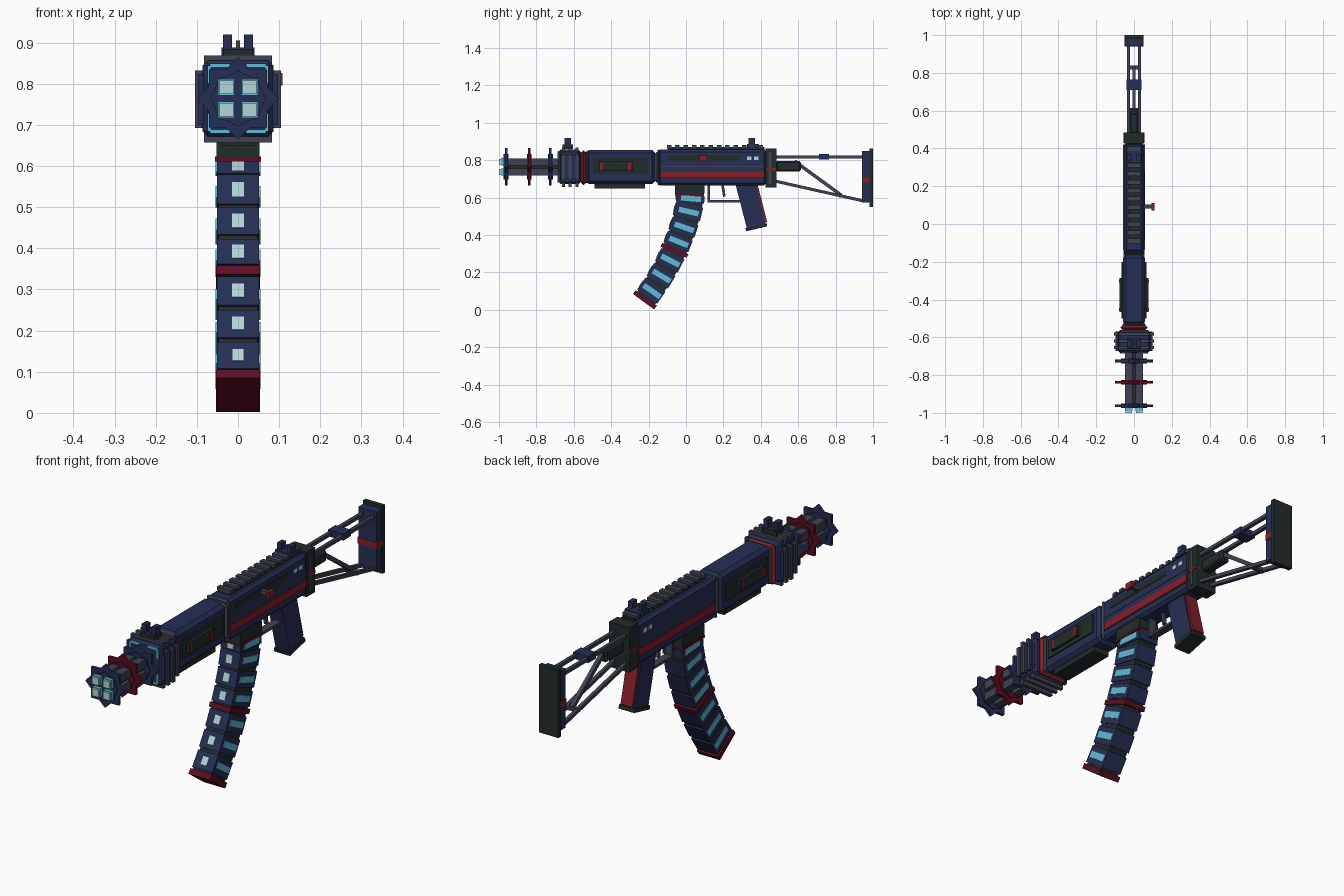
import bpy, bmesh, math
from mathutils import Vector

cube = bpy.data.objects.get("Cube")
if cube:
    bpy.data.objects.remove(cube, do_unlink=True)


def material(name, rgb):
    m = bpy.data.materials.new(name)
    m.use_nodes = True
    m.diffuse_color = (*rgb, 1)
    m.node_tree.nodes["Principled BSDF"].inputs["Base Color"].default_value = (*rgb, 1)
    return m


NAVY = material("navy", (0.019, 0.028, 0.09))
RED = material("red", (0.23, 0.014, 0.022))
CRIMSON = material("crimson", (0.11, 0.004, 0.018))
GREEN = material("dark green", (0.016, 0.025, 0.024))
GREY = material("slate grey", (0.05, 0.055, 0.085))
CYAN = material("cyan", (0.12, 0.5, 0.68))
PALE = material("pale ice", (0.45, 0.66, 0.68))
SIDES = ((-1, "right"), (1, "left"))


def add(name, bm, mat, bevel=0):
    bmesh.ops.recalc_face_normals(bm, faces=bm.faces)
    me = bpy.data.meshes.new(name)
    bm.to_mesh(me)
    bm.free()
    me.materials.append(mat)
    ob = bpy.data.objects.new(name, me)
    bpy.context.collection.objects.link(ob)
    if bevel:
        mod = ob.modifiers.new("chamfer", "BEVEL")
        mod.width, mod.segments = bevel, 1
    return ob


def block(name, mat, centre, size, tilt=0, bevel=0):
    bm = bmesh.new()
    bmesh.ops.create_cube(bm, size=1)
    bmesh.ops.scale(bm, vec=size, verts=bm.verts)
    ob = add(name, bm, mat, bevel)
    ob.location = centre
    ob.rotation_euler.x = -math.radians(tilt)
    return ob


def span(name, mat, half, y0, y1, z0, z1, x=0, bevel=0):
    """Box given by half width and its y and z limits."""
    return block(name, mat, (x, (y0 + y1) / 2, (z0 + z1) / 2),
                 (2 * half, y1 - y0, z1 - z0), 0, bevel)


def prism(name, mat, half, outline):
    """Side outline (y, z) extruded across x."""
    bm = bmesh.new()
    f = bm.faces.new([bm.verts.new((-half, y, z)) for y, z in outline])
    new = bmesh.ops.extrude_face_region(bm, geom=[f])["geom"]
    bmesh.ops.translate(bm, vec=(2 * half, 0, 0),
                        verts=[v for v in new if isinstance(v, bmesh.types.BMVert)])
    return add(name, bm, mat)


def bar(name, mat, x, a, b, width):
    a, b = Vector(a), Vector(b)
    d, mid = b - a, (a + b) / 2
    return block(name, mat, (x, mid.x, mid.y), (width, d.length, width),
                 -math.degrees(math.atan2(d.y, d.x)))


def star(name, mat, y, r_out, r_in, thick, z=0.764):
    bm = bmesh.new()
    pts = []
    for i in range(16):
        r, a = (r_in if i % 2 else r_out), math.pi * i / 8
        pts.append(bm.verts.new((r * math.cos(a), y - thick / 2, z + r * math.sin(a))))
    new = bmesh.ops.extrude_face_region(bm, geom=[bm.faces.new(pts)])["geom"]
    bmesh.ops.translate(bm, vec=(0, thick, 0),
                        verts=[v for v in new if isinstance(v, bmesh.types.BMVert)])
    return add(name, bm, mat)


# Barrel cluster with star discs
span("barrel_core", GREEN, 0.03, -0.97, -0.66, 0.734, 0.794)
for s, side in SIDES:
    for t, level in ((-1, "lower"), (1, "upper")):
        z = 0.764 + t * 0.027
        span(f"barrel_{level}_{side}", GREY, 0.019, -0.985, -0.66, z - 0.019, z + 0.019, s * 0.028)
        span(f"barrel_tip_{level}_{side}", PALE, 0.0165, -1.0, -0.985, z - 0.0165, z + 0.0165, s * 0.028)
        span(f"barrel_band_{level}_{side}", CYAN, 0.02, -0.99, -0.972, z - 0.02, z + 0.02, s * 0.028)
for name, y, mat in (("front", -0.962, NAVY), ("middle", -0.838, CRIMSON), ("rear", -0.725, NAVY)):
    star(f"star_disc_{name}", mat, y, 0.1, 0.077, 0.014)
    star(f"star_hub_{name}", mat, y, 0.068, 0.06, 0.026)

# Muzzle block: ribs in a cross shape
span("muzzle_block", NAVY, 0.086, -0.682, -0.562, 0.672, 0.856, bevel=0.012)
for i in range(3):
    y = -0.655 + i * 0.036
    span(f"muzzle_rib_tall_{i}", GREY, 0.083, y - 0.008, y + 0.008, 0.657, 0.868)
    span(f"muzzle_rib_wide_{i}", GREY, 0.105, y - 0.008, y + 0.008, 0.692, 0.832)
span("muzzle_core_wide", NAVY, 0.097, -0.672, -0.57, 0.7, 0.824)
for s, side in SIDES:
    for t, level in ((-1, "lower"), (1, "upper")):
        z = 0.764 + t * 0.08
        span(f"muzzle_glow_flat_{level}_{side}", CYAN, 0.024, -0.686, -0.681, z - 0.005, z + 0.005, s * 0.044)
        span(f"muzzle_glow_post_{level}_{side}", CYAN, 0.004, -0.686, -0.681,
             z - t * 0.022 - 0.022, z - t * 0.022 + 0.022, s * 0.07)
    span(f"front_sight_post_{side}", NAVY, 0.011, -0.65, -0.615, 0.865, 0.92, s * 0.025)
span("front_sight_base", GREEN, 0.037, -0.66, -0.605, 0.86, 0.884)
span("front_sight_pin", GREY, 0.005, -0.638, -0.628, 0.88, 0.905)
span("muzzle_collar", RED, 0.072, -0.562, -0.535, 0.668, 0.852, bevel=0.012)

# Handguard
span("handguard", NAVY, 0.058, -0.535, -0.165, 0.672, 0.855, bevel=0.016)
span("handguard_rim_front", GREY, 0.061, -0.537, -0.525, 0.675, 0.85, bevel=0.014)
span("handguard_rim_rear", GREY, 0.056, -0.168, -0.14, 0.68, 0.845, bevel=0.012)
span("handguard_underplate", GREEN, 0.04, -0.49, -0.22, 0.648, 0.675)
for s, side in SIDES:
    span(f"handguard_panel_{side}", GREEN, 0.004, -0.5, -0.2, 0.725, 0.812, s * 0.061)
    span(f"handguard_vent_{side}", GREEN, 0.01, -0.465, -0.285, 0.742, 0.792, s * 0.068)
    for y in (-0.452, -0.302):
        span(f"vent_clip_{side}", RED, 0.006, y - 0.008, y + 0.008, 0.746, 0.788, s * 0.0735)

# Receiver
span("receiver", NAVY, 0.054, -0.15, 0.43, 0.665, 0.858, bevel=0.013)
span("receiver_rim_front", GREY, 0.056, -0.153, -0.14, 0.665, 0.858, bevel=0.013)
for s, side in SIDES:
    span(f"receiver_stripe_{side}", RED, 0.004, -0.135, 0.42, 0.71, 0.74, s * 0.053)
    span(f"stripe_shade_{side}", CRIMSON, 0.004, -0.135, 0.42, 0.702, 0.71, s * 0.053)
    span(f"receiver_ledge_{side}", GREY, 0.004, -0.138, 0.42, 0.765, 0.77, s * 0.053)
    for y in (0.338, 0.376):
        span(f"status_light_{side}", PALE, 0.004, y - 0.012, y + 0.012, 0.802, 0.82, s * 0.052)
span("bolt_slot", GREEN, 0.004, -0.09, 0.28, 0.798, 0.824, 0.052)
span("bolt_arm", GREY, 0.025, 0.082, 0.102, 0.802, 0.82, 0.073)
span("bolt_knob", RED, 0.008, 0.072, 0.112, 0.796, 0.826, 0.1)

# Top rail and rear sight
span("top_rail", GREEN, 0.03, -0.1, 0.42, 0.856, 0.871)
for i in range(12):
    y = -0.09 + i * 0.0445
    span(f"rail_tooth_{i}", GREY, 0.036, y - 0.012, y + 0.012, 0.866, 0.882)
span("rear_sight_base", NAVY, 0.04, 0.325, 0.39, 0.868, 0.888)
for s, side in SIDES:
    span(f"rear_sight_post_{side}", NAVY, 0.011, 0.335, 0.37, 0.885, 0.918, s * 0.025)

# Rear cap and folding stock
span("rear_cap", GREEN, 0.052, 0.425, 0.485, 0.655, 0.862)
span("rear_cap_rib", GREY, 0.056, 0.442, 0.458, 0.672, 0.845)
span("rear_cap_stripe", RED, 0.0565, 0.43, 0.485, 0.745, 0.758)
span("buffer_block", GREEN, 0.024, 0.48, 0.615, 0.74, 0.795, bevel=0.008)
for s, side in SIDES:
    bar(f"stock_upper_rod_{side}", GREY, s * 0.029, (0.46, 0.818), (0.95, 0.818), 0.016)
    bar(f"stock_lower_rod_{side}", GREY, s * 0.029, (0.46, 0.692), (0.95, 0.582), 0.016)
bar("stock_brace", GREY, 0, (0.58, 0.795), (0.83, 0.613), 0.018)
span("stock_crossbar", GREY, 0.036, 0.818, 0.838, 0.6, 0.618)
span("stock_clamp", NAVY, 0.039, 0.71, 0.765, 0.803, 0.833)
span("butt_frame", NAVY, 0.046, 0.942, 0.985, 0.575, 0.848)
span("butt_band", RED, 0.049, 0.94, 0.984, 0.68, 0.708)
span("butt_pad", GREEN, 0.05, 0.98, 1.0, 0.55, 0.862)

# Grip and trigger
prism("grip", NAVY, 0.036, [(0.265, 0.67), (0.375, 0.67), (0.425, 0.462), (0.325, 0.438)])
prism("grip_backstrap", RED, 0.03, [(0.37, 0.67), (0.383, 0.67), (0.434, 0.47), (0.42, 0.466)])
block("grip_cap", GREEN, (0, 0.376, 0.442), (0.08, 0.116, 0.018), -13)
span("trigger_guard_bar", GREY, 0.018, 0.115, 0.3, 0.575, 0.587)
span("trigger_guard_post", GREY, 0.018, 0.115, 0.127, 0.58, 0.67)
bar("trigger", GREY, 0, (0.195, 0.67), (0.205, 0.605), 0.014)

# Magazine: segments laid along a curving path
span("magazine_well", GREEN, 0.052, -0.06, 0.1, 0.622, 0.67)
block("magazine_lip", CRIMSON, (0, 0.02, 0.617), (0.112, 0.155, 0.012))
pos = Vector((0.025, 0.62))
path = [(0.05, 5), (0.09, 13), (0.085, 19), (0.08, 22), (0.022, 23),
        (0.095, 27), (0.095, 31), (0.095, 35), (0.025, 36)]
for i, (length, tilt) in enumerate(path):
    a = math.radians(tilt)
    up, back = Vector((math.sin(a), math.cos(a))), Vector((math.cos(a), -math.sin(a)))
    c = pos - up * length / 2
    pos = pos - up * length
    depth = 0.152 - 0.003 * i
    if length < 0.03:
        block(f"magazine_band_{i}", CRIMSON, (0, *c), (0.108, depth + 0.012, length), tilt)
        continue
    block(f"magazine_core_{i}", GREEN, (0, *c), (0.094, depth - 0.014, length * 1.15), tilt)
    block(f"magazine_segment_{i}", NAVY, (0, *c), (0.102, depth, length * 0.82), tilt)
    w = c - back * (depth / 2)
    block(f"magazine_window_{i}", PALE, (0, *w), (0.03, 0.006, min(0.036, length * 0.5)), tilt)
    for s, side in SIDES:
        block(f"magazine_glow_{i}_{side}", CYAN, (s * 0.051, *(c + back * 0.004)),
              (0.007, 0.108, 0.029), tilt)
